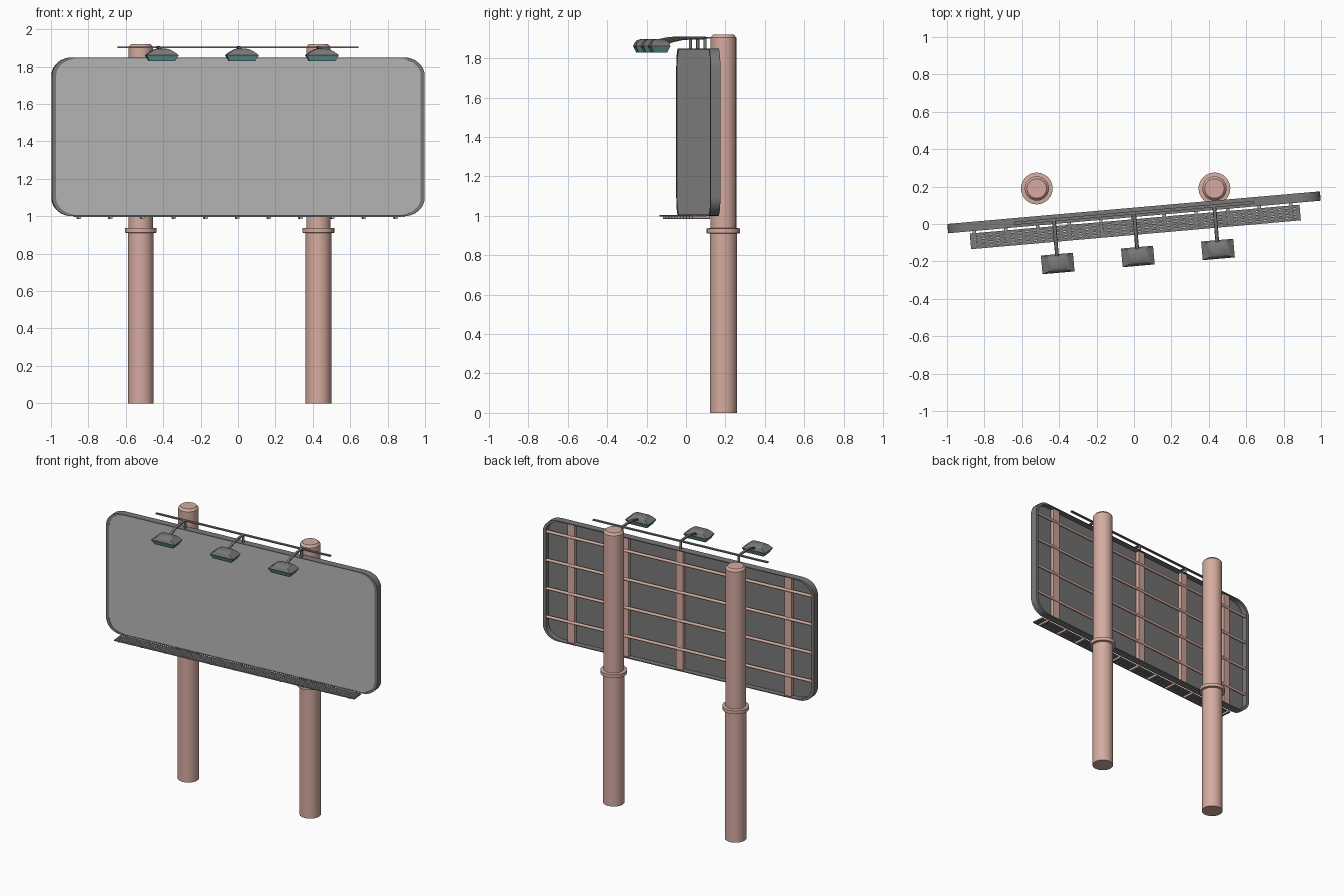
import bpy, bmesh, math
from mathutils import Matrix, Vector

cube = bpy.data.objects.get("Cube")
if cube:
    bpy.data.objects.remove(cube)


def material(name, rgb):
    m = bpy.data.materials.new(name)
    m.use_nodes = True
    m.diffuse_color = (*rgb, 1)
    m.node_tree.nodes["Principled BSDF"].inputs["Base Color"].default_value = (*rgb, 1)
    return m


PINK = material("dusty pink steel", (0.66, 0.41, 0.35))
DARK = material("dark grey metal", (0.19, 0.19, 0.19))
PALE = material("pale grey panel", (0.47, 0.47, 0.47))
TEAL = material("teal lens", (0.12, 0.38, 0.36))

# The sign and its fittings share one slightly turned frame
SIGN = Matrix.Translation((0, 0.0625, 0)) @ Matrix.Rotation(math.radians(5), 4, "Z")
WORLD = Matrix.Identity(4)


def finish(name, bm, mats, frame=SIGN, smooth=False):
    bmesh.ops.recalc_face_normals(bm, faces=bm.faces)
    mesh = bpy.data.meshes.new(name)
    bm.to_mesh(mesh)
    bm.free()
    obj = bpy.data.objects.new(name, mesh)
    bpy.context.collection.objects.link(obj)
    for m in mats:
        mesh.materials.append(m)
    obj.matrix_world = frame
    if smooth:
        bpy.ops.object.select_all(action="DESELECT")
        obj.select_set(True)
        bpy.context.view_layer.objects.active = obj
        bpy.ops.object.shade_smooth_by_angle(angle=math.radians(35))
    return obj


def add_box(bm, center, size):
    m = Matrix.Translation(center) @ Matrix.Diagonal((*size, 1))
    bmesh.ops.create_cube(bm, size=1, matrix=m)


def add_rod(bm, a, b, r, sides=12):
    a, b = Vector(a), Vector(b)
    turn = (b - a).to_track_quat("Z", "Y").to_matrix().to_4x4()
    bmesh.ops.create_cone(bm, cap_ends=True, segments=sides, radius1=r, radius2=r,
                          depth=(b - a).length,
                          matrix=Matrix.Translation((a + b) / 2) @ turn)


def loft(bm, rings, closed=False):
    """Skin a list of point rings; cap the ends, or join last to first."""
    loops = [[bm.verts.new(p) for p in ring] for ring in rings]
    n = len(loops[0])
    pairs = list(zip(loops, loops[1:])) + ([(loops[-1], loops[0])] if closed else [])
    for lo, hi in pairs:
        for i in range(n):
            j = (i + 1) % n
            bm.faces.new((lo[i], lo[j], hi[j], hi[i]))
    if not closed:
        bm.faces.new(loops[0])
        bm.faces.new(loops[-1])


def circle(r, z, n=32):
    return [(r * math.cos(math.tau * i / n), r * math.sin(math.tau * i / n), z)
            for i in range(n)]


def rounded(hx, hz, rx, rz, y, steps=8):
    """Rounded upright rectangle around the sign centre."""
    pts = []
    for q, (sx, sz) in enumerate(((1, 1), (-1, 1), (-1, -1), (1, -1))):
        for k in range(steps + 1):
            t = math.pi / 2 * (q + k / steps)
            pts.append((sx * (hx - rx) + rx * math.cos(t), y,
                        1.425 + sz * (hz - rz) + rz * math.sin(t)))
    return pts


# Posts with a collar and a chamfered top
for side, x in (("right", -0.52), ("left", 0.43)):
    bm = bmesh.new()
    profile = ((0.069, 0), (0.069, 0.91), (0.085, 0.912), (0.085, 0.936),
               (0.065, 0.938), (0.065, 1.905), (0.052, 1.92))
    loft(bm, [circle(r, z) for r, z in profile])
    finish(side + "_post", bm, [PINK], Matrix.Translation((x, 0.19, 0)), True)

# Rim around the sign
outer, inner = (1.0, 0.425, 0.11, 0.1), (0.978, 0.419, 0.12, 0.09)
bm = bmesh.new()
loft(bm, [rounded(*outer, -0.025), rounded(*outer, 0.025),
          rounded(*inner, 0.025), rounded(*inner, -0.025)], closed=True)
finish("sign_rim", bm, [DARK], smooth=True)

# Panel, pale on the front only
bm = bmesh.new()
loft(bm, [rounded(*inner, -0.022), rounded(*inner, -0.012)])
panel = finish("sign_panel", bm, [DARK, PALE])
for face in panel.data.polygons:
    face.material_index = int(face.normal.y < -0.9)

# Back bracing: upright beams and horizontal pipes
bm = bmesh.new()
for i in range(-2, 3):
    add_box(bm, (0.4 * i, 0.001, 1.425), (0.052, 0.026, 0.836))
finish("back_beams", bm, [PINK])
bm = bmesh.new()
for z in (1.15, 1.35, 1.55, 1.75):
    add_rod(bm, (-0.977, 0.012, z), (0.977, 0.012, z), 0.01)
finish("back_pipes", bm, [PINK], smooth=True)

# Catwalk grating and its brackets
bm = bmesh.new()
for i in range(5):
    add_box(bm, (0, -0.044 - 0.0173 * i, 1.0), (1.77, 0.0145, 0.009))
for i in range(45):
    add_box(bm, (-0.875 + 1.75 * i / 44, -0.0786, 0.999), (0.02, 0.084, 0.006))
finish("catwalk_grating", bm, [DARK])
bm = bmesh.new()
for i in range(11):
    x = -0.86 + 0.17 * i
    add_rod(bm, (x, -0.015, 0.993), (x, -0.105, 0.993), 0.009)
finish("catwalk_brackets", bm, [PINK], smooth=True)

# Lamp rail along the top
bm = bmesh.new()
add_box(bm, (0, -0.003, 1.904), (1.29, 0.016, 0.008))
finish("lamp_rail", bm, [DARK])


def rect(cx, hx, hy, z):
    return [(cx + sx * hx, -0.237 + sy * hy, z)
            for sx, sy in ((1, 1), (-1, 1), (-1, -1), (1, -1))]


# Lamps: stand, curved arm, housing and lens
for name, x in (("right", -0.43), ("middle", 0), ("left", 0.43)):
    bm = bmesh.new()
    add_rod(bm, (x, -0.003, 1.84), (x, -0.003, 1.904), 0.008)
    finish(name + "_lamp_stand", bm, [DARK], smooth=True)

    path = ((0.0, 1.903), (-0.07, 1.903), (-0.12, 1.899), (-0.165, 1.889), (-0.22, 1.868))
    rings = []
    for y, z in path:
        rings.append([(x + 0.01 * math.cos(math.tau * k / 10), y,
                       z + 0.008 * math.sin(math.tau * k / 10)) for k in range(10)])
    bm = bmesh.new()
    loft(bm, rings)
    finish(name + "_lamp_arm", bm, [DARK], smooth=True)

    bm = bmesh.new()
    loft(bm, [rect(x, *r) for r in ((0.083, 0.047, 1.853), (0.086, 0.05, 1.862),
                                    (0.062, 0.043, 1.88), (0.04, 0.032, 1.892),
                                    (0.02, 0.018, 1.897))])
    finish(name + "_lamp_housing", bm, [DARK], smooth=True)
    bm = bmesh.new()
    loft(bm, [rect(x, 0.068, 0.036, 1.83), rect(x, 0.082, 0.046, 1.853)])
    finish(name + "_lamp_lens", bm, [TEAL])
